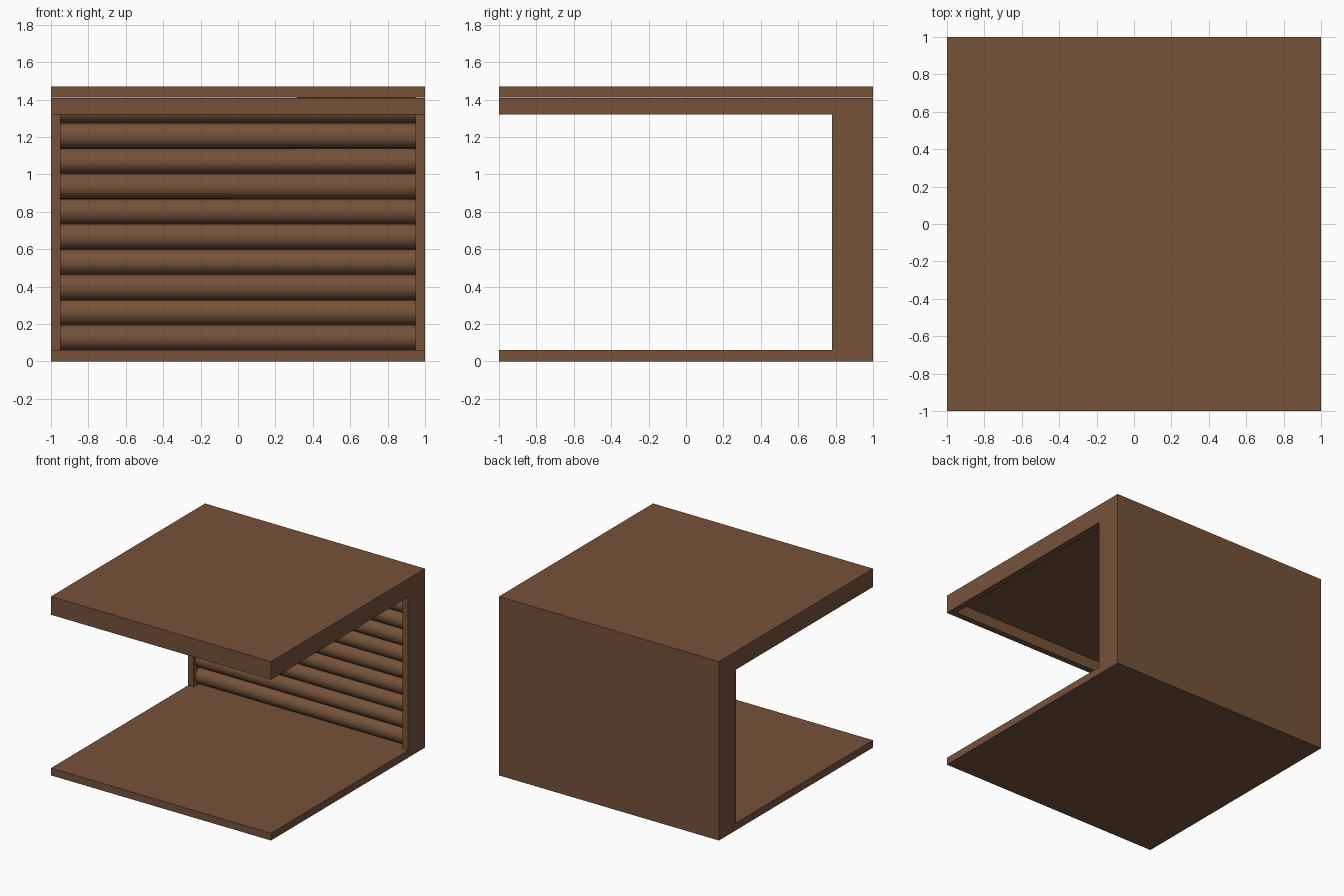
import bpy, bmesh, math
from mathutils import Matrix, Vector

cube = bpy.data.objects.get("Cube")
if cube:
    bpy.data.objects.remove(cube, do_unlink=True)

wood = bpy.data.materials.new("brown_wood")
wood.use_nodes = True
colour = (0.18, 0.085, 0.042, 1)
wood.diffuse_color = colour
wood.node_tree.nodes["Principled BSDF"].inputs["Base Color"].default_value = colour

# Main dimensions
PANEL = 0.06      # floor, ceiling and back thickness
RIM = 0.05        # width of posts and roof lips
HEIGHT = 1.47
LIP_Z = 1.32      # underside of the roof lips
POST_Y = 0.78     # front of the rear posts
CEILING = HEIGHT - PANEL
BACK = 1 - PANEL
SLATS = 10


def finish(name, bm):
    bmesh.ops.recalc_face_normals(bm, faces=bm.faces)
    mesh = bpy.data.meshes.new(name)
    bm.to_mesh(mesh)
    bm.free()
    mesh.materials.append(wood)
    obj = bpy.data.objects.new(name, mesh)
    bpy.context.collection.objects.link(obj)
    return obj


def box(name, low, high):
    low, high = Vector(low), Vector(high)
    bm = bmesh.new()
    place = Matrix.Translation((low + high) / 2) @ Matrix.Diagonal((*(high - low), 1))
    bmesh.ops.create_cube(bm, size=1, matrix=place)
    return finish(name, bm)


def extrude_x(name, profile, x0, x1):
    bm = bmesh.new()
    face = bm.faces.new([bm.verts.new((x0, y, z)) for y, z in profile])
    moved = bmesh.ops.extrude_face_region(bm, geom=[face])["geom"]
    verts = [v for v in moved if isinstance(v, bmesh.types.BMVert)]
    bmesh.ops.translate(bm, verts=verts, vec=(x1 - x0, 0, 0))
    # the extrusion keeps the first cap, so both ends stay closed
    return finish(name, bm)


# Flat panels
box("floor_panel", (-1, -1, 0), (1, 1, PANEL))
box("roof_panel", (-1, -1, CEILING), (1, 1, HEIGHT))
box("back_panel", (RIM - 1, BACK, PANEL), (1 - RIM, 1, CEILING))
box("front_roof_lip", (RIM - 1, -1, LIP_Z), (1 - RIM, RIM - 1, CEILING))

# Side frames: rear post and roof lip in one piece
frame = [(1, PANEL), (1, CEILING), (-1, CEILING), (-1, LIP_Z), (POST_Y, LIP_Z), (POST_Y, PANEL)]
extrude_x("left_side_frame", frame, 1 - RIM, 1)
extrude_x("right_side_frame", frame, -1, RIM - 1)

# Rounded horizontal slats lining the back
radius = (CEILING - PANEL) / SLATS / 2
for i in range(SLATS):
    bm = bmesh.new()
    centre = (0, BACK - radius - 0.005, PANEL + radius * (2 * i + 1))
    place = Matrix.Translation(centre) @ Matrix.Rotation(math.pi / 2, 4, "Y")
    bmesh.ops.create_cone(bm, cap_ends=True, segments=32, radius1=radius, radius2=radius,
                          depth=2 - 2 * RIM, matrix=place)
    slat = finish(f"back_slat_{i + 1}", bm)
    bpy.ops.object.select_all(action="DESELECT")
    slat.select_set(True)
    bpy.context.view_layer.objects.active = slat
    bpy.ops.object.shade_smooth_by_angle(angle=math.radians(40))
